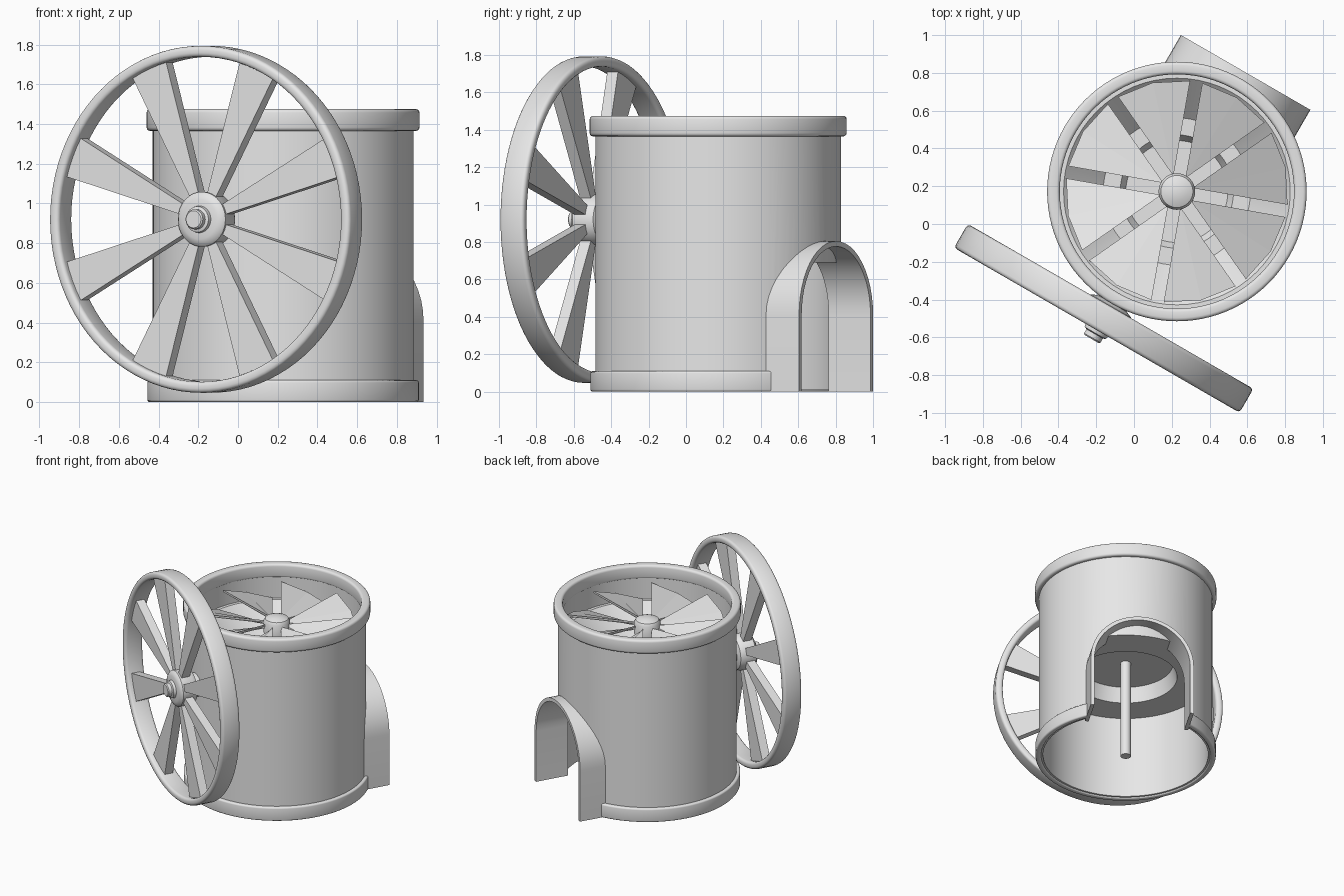
import bpy, bmesh, math
from mathutils import Matrix, Vector

if "Cube" in bpy.data.objects:
    bpy.data.objects.remove(bpy.data.objects["Cube"])

C = Vector((0.227, 0.172, 0))                 # tower centre
OUT = Vector((-0.5, -0.866, 0)).normalized()  # direction the wheel faces
SIDE = Vector((0.866, -0.5, 0)).normalized()
UP = Vector((0, 0, 1))

grey = bpy.data.materials.new("light_grey")
grey.diffuse_color = (0.8, 0.8, 0.8, 1)
grey.use_nodes = True
grey.node_tree.nodes["Principled BSDF"].inputs["Base Color"].default_value = grey.diffuse_color


def frame(x, y, z, o):
    m = Matrix((x, y, z)).transposed().to_4x4()
    m.translation = o
    return m


TOWER = Matrix.Translation(C)
WHEEL = frame(SIDE, UP, OUT, C + OUT * 0.775 + UP * 0.92)   # local z = axle
DOOR = frame(-SIDE, UP, -OUT, C)                            # local z = outward at the back


def finish(name, bm, matrix, smooth=True):
    bmesh.ops.remove_doubles(bm, verts=bm.verts, dist=1e-5)
    bmesh.ops.recalc_face_normals(bm, faces=bm.faces)
    me = bpy.data.meshes.new(name)
    bm.to_mesh(me)
    bm.free()
    me.materials.append(grey)
    ob = bpy.data.objects.new(name, me)
    bpy.context.collection.objects.link(ob)
    ob.matrix_world = matrix
    if smooth:
        bpy.ops.object.select_all(action='DESELECT')
        ob.select_set(True)
        bpy.context.view_layer.objects.active = ob
        bpy.ops.object.shade_smooth_by_angle(angle=math.radians(35))
    return ob


def lathe(name, profile, matrix, n=64):
    """Turn a closed (radius, height) profile round the local z axis."""
    bm = bmesh.new()
    rings = []
    for i in range(n):
        a = 2 * math.pi * i / n
        rings.append([bm.verts.new((r * math.cos(a), r * math.sin(a), z)) for r, z in profile])
    k = len(profile)
    for i in range(n):
        p, q = rings[i], rings[(i + 1) % n]
        for j in range(k):
            l = (j + 1) % k
            if profile[j][0] == 0 and profile[l][0] == 0:
                continue
            if profile[j][0] == 0:
                bm.faces.new((p[j], p[l], q[l]))
            elif profile[l][0] == 0:
                bm.faces.new((p[j], p[l], q[j]))
            else:
                bm.faces.new((p[j], p[l], q[l], q[j]))
    loose = [v for v in bm.verts if not v.link_faces]
    bmesh.ops.delete(bm, geom=loose, context='VERTS')
    return finish(name, bm, matrix)


def band(r0, r1, z0, z1, b):
    """Rectangular ring section with rounded corners."""
    pts = []
    for cx, cz, a0 in ((r1 - b, z0 + b, -90), (r1 - b, z1 - b, 0),
                       (r0 + b, z1 - b, 90), (r0 + b, z0 + b, 180)):
        for s in range(4):
            a = math.radians(a0 + 30 * s)
            pts.append((cx + b * math.cos(a), cz + b * math.sin(a)))
    return pts


def arch_outline(w, bottom, spring=0.409, n=24):
    pts = [(w, bottom)]
    pts += [(w * math.cos(math.pi * i / n), spring + w * math.sin(math.pi * i / n)) for i in range(n + 1)]
    return pts + [(-w, bottom)]


# Tower shell, foot band and top rim
body = lathe("tower_wall", [(0.625, 0.01), (0.657, 0.01), (0.657, 1.42), (0.625, 1.42)], TOWER, 96)
foot = lathe("foot_band", band(0.64, 0.683, 0, 0.11, 0.012), TOWER, 96)
lathe("top_rim", band(0.62, 0.687, 1.365, 1.475, 0.018), TOWER, 96)

# Doorway cutter
bm = bmesh.new()
pts = arch_outline(0.38, -0.1)
lo = [bm.verts.new((x, y, 0.3)) for x, y in pts]
hi = [bm.verts.new((x, y, 1.0)) for x, y in pts]
bm.faces.new(lo)
bm.faces.new(hi)
for i in range(len(pts)):
    j = (i + 1) % len(pts)
    bm.faces.new((lo[i], lo[j], hi[j], hi[i]))
cutter = finish("doorway_cutter", bm, DOOR, False)
cutter.hide_render = True
cutter.hide_set(True)
for ob in (body, foot):
    m = ob.modifiers.new("doorway", 'BOOLEAN')
    m.operation = 'DIFFERENCE'
    m.solver = 'EXACT'
    m.object = cutter

# Arched porch over the doorway
bm = bmesh.new()
outer, inner = arch_outline(0.396, 0.0), arch_outline(0.368, 0.0)
rows = [[bm.verts.new((x, y, z)) for x, y in line]
        for line, z in ((outer, 0.47), (outer, 0.728), (inner, 0.728), (inner, 0.47))]
for a in range(4):
    p, q = rows[a], rows[(a + 1) % 4]
    for i in range(len(outer) - 1):
        bm.faces.new((p[i], p[i + 1], q[i + 1], q[i]))
for i in (0, -1):
    bm.faces.new([r[i] for r in rows])
finish("door_arch", bm, DOOR)

# Inner funnel with a recess underneath, and the upright shaft
lathe("inner_funnel", [(0, 0.81), (0.36, 0.81), (0.39, 0.69), (0.64, 0.69), (0.64, 1.2),
                       (0.60, 1.2), (0.39, 1.0), (0.30, 1.0), (0.27, 0.95), (0, 0.95)], TOWER)
lathe("upright_shaft", [(0, 0.0), (0.04, 0.0), (0.04, 1.3), (0, 1.3)], TOWER, 24)

# Fan under the top rim: eight pitched blades with parallel gaps
bm = bmesh.new()
for k in range(8):
    mid = math.radians(12.5 + 45 * k)
    grid = {}
    for s, dz in enumerate((0, -0.015)):
        for ri, r in enumerate((0.095, 0.59)):
            half = math.radians(22.5) - 0.033 / r
            for t in range(3):
                a = mid + half * (t - 1)
                z = 1.285 + (t - 1) * 0.065 * r / 0.59 + dz
                grid[s, ri, t] = bm.verts.new((r * math.cos(a), r * math.sin(a), z))
    for t in range(2):
        for s in range(2):
            bm.faces.new((grid[s, 0, t], grid[s, 1, t], grid[s, 1, t + 1], grid[s, 0, t + 1]))
        for ri in range(2):
            bm.faces.new((grid[0, ri, t], grid[0, ri, t + 1], grid[1, ri, t + 1], grid[1, ri, t]))
    for t in (0, 2):
        bm.faces.new((grid[0, 0, t], grid[0, 1, t], grid[1, 1, t], grid[1, 0, t]))
finish("fan_blades", bm, TOWER, False)
lathe("fan_hub", [(0, 1.22), (0.097, 1.22), (0.097, 1.31), (0.085, 1.33),
                  (0.05, 1.345), (0, 1.35)], TOWER, 32)

# Large wheel: rim, eight tapered spokes, hub and axle
lathe("wheel_rim", band(0.818, 0.873, -0.073, 0.073, 0.02), WHEEL, 96)
bm = bmesh.new()
for k in range(8):
    rot = Matrix.Rotation(math.radians(22.5 + 45 * k), 4, 'Z')
    geo = bmesh.ops.create_cube(bm, size=2)
    for v in geo["verts"]:
        far = v.co.x > 0
        v.co = rot @ Vector((0.83 if far else 0.09, v.co.y * (0.107 if far else 0.022), v.co.z * 0.033))
finish("wheel_spokes", bm, WHEEL, False)
lathe("wheel_hub", [(0, -0.16), (0.09, -0.16), (0.09, -0.09), (0.125, -0.075), (0.138, -0.05), (0.138, 0.045),
                    (0.125, 0.06), (0.10, 0.068), (0.068, 0.07), (0.065, 0.09), (0.05, 0.095),
                    (0.05, 0.12), (0.043, 0.127), (0, 0.127)], WHEEL, 48)
